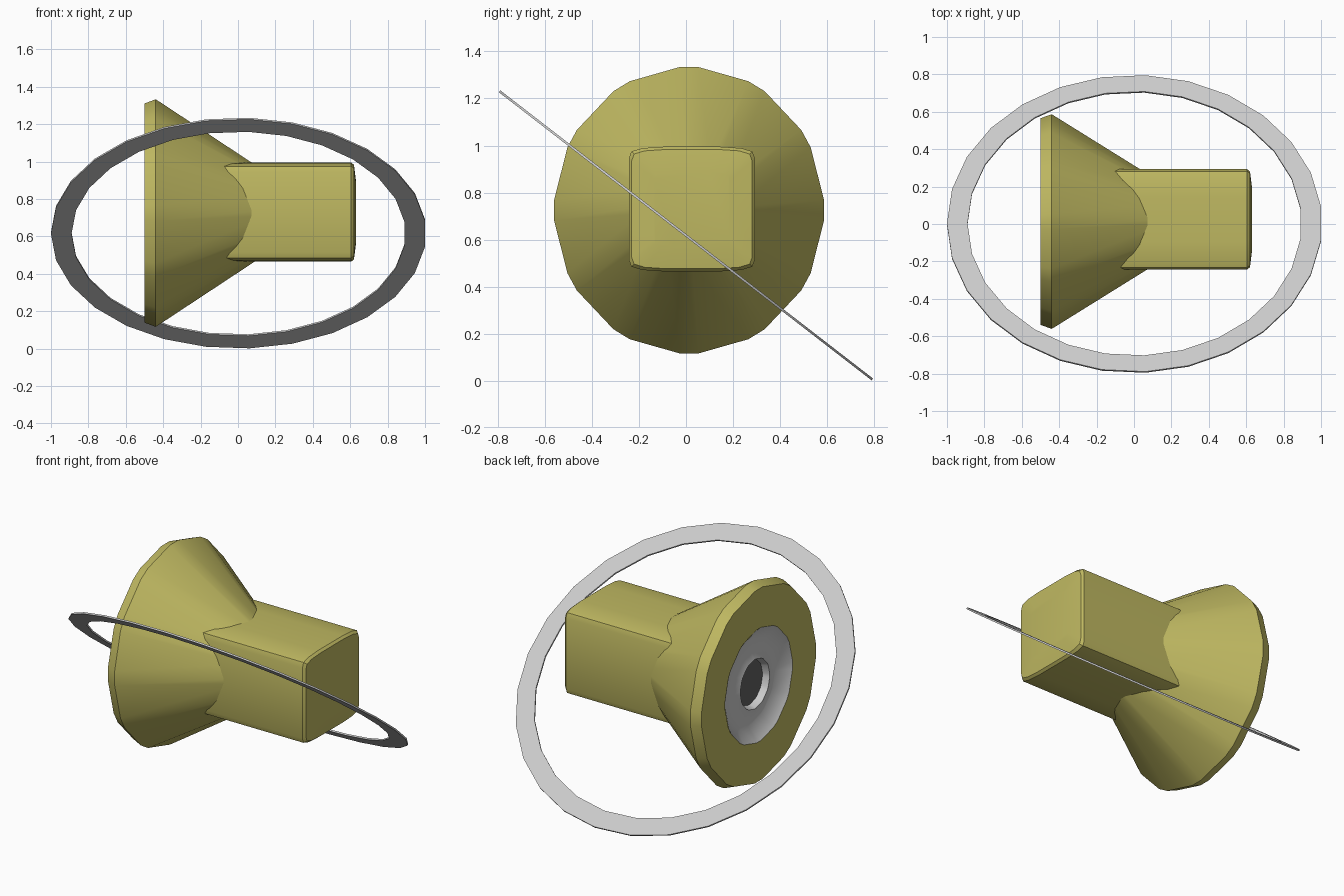
import bpy, bmesh, math
from mathutils import Matrix

if "Cube" in bpy.data.objects:
    bpy.data.objects.remove(bpy.data.objects["Cube"])

olive = bpy.data.materials.new("olive")
olive.diffuse_color = (0.52, 0.48, 0.12, 1)
olive.use_nodes = True
olive.node_tree.nodes["Principled BSDF"].inputs["Base Color"].default_value = olive.diffuse_color
dark = bpy.data.materials.new("dark_grey")
dark.diffuse_color = (0.12, 0.12, 0.12, 1)
dark.use_nodes = True
dark.node_tree.nodes["Principled BSDF"].inputs["Base Color"].default_value = dark.diffuse_color


def loft(name, loops, mat=None, start=False, end=False, closed=False, angle=35):
    """Skin a series of equal-length point loops, with optional end caps."""
    bm = bmesh.new()
    rings = [[bm.verts.new(p) for p in lp] for lp in loops]
    n = len(rings[0])
    pairs = list(zip(rings, rings[1:]))
    if closed:
        pairs.append((rings[-1], rings[0]))
    for a, b in pairs:
        for i in range(n):
            j = (i + 1) % n
            bm.faces.new((a[i], a[j], b[j], b[i]))
    if start:
        bm.faces.new(rings[0][::-1])
    if end:
        bm.faces.new(rings[-1])
    if closed or (start and end):
        bmesh.ops.recalc_face_normals(bm, faces=bm.faces)
    me = bpy.data.meshes.new(name)
    bm.to_mesh(me)
    bm.free()
    ob = bpy.data.objects.new(name, me)
    bpy.context.collection.objects.link(ob)
    if mat:
        me.materials.append(mat)
    bpy.ops.object.select_all(action='DESELECT')
    ob.select_set(True)
    bpy.context.view_layer.objects.active = ob
    bpy.ops.object.shade_smooth_by_angle(angle=math.radians(angle))
    return ob


def dodecagon(x, r, bevel=4):
    """Twelve-sided loop around the x axis with each corner cut off."""
    angles = [math.radians(30 * k + s * bevel) for k in range(12) for s in (-1, 1)]
    return [(x, 0.013 + r * 0.943 * math.cos(a), 0.725 + r * math.sin(a)) for a in angles]


# Flared horn, with its flat lip running into the mouth
loft("horn", [dodecagon(0.15, 0.22), dodecagon(-0.44, 0.61), dodecagon(-0.50, 0.587),
              dodecagon(-0.50, 0.345), dodecagon(-0.40, 0.27)],
     olive, start=True, end=True)

# Grey dish set in the mouth
loft("mouth_dish", [dodecagon(-0.501, 0.345), dodecagon(-0.44, 0.26),
                    dodecagon(-0.475, 0.15), dodecagon(-0.43, 0.135)], angle=60)
# Dark disc in the middle of the dish
loft("mouth_centre", [dodecagon(-0.42, 0.14), dodecagon(-0.435, 0.14)],
     dark, start=True, end=True)

# Boxy housing with softly pillowed faces
QUARTER = [(0.268, 0.215), (0.257, 0.245), (0.21, 0.259), (0.12, 0.265)]


def box_section(x, s):
    q = QUARTER
    pts = (q + [(-y, z) for y, z in q[::-1]] + [(-y, -z) for y, z in q]
           + [(y, -z) for y, z in q[::-1]])
    return [(x, 0.025 + y * s, 0.73 + z * s) for y, z in pts]


loft("housing", [box_section(-0.2, 1), box_section(0.605, 1), box_section(0.62, 0.955),
                 box_section(0.632, 0.6)], olive, start=True, end=True)


# Thin tilted ring
def circle(r, z):
    return [(r * math.cos(a) + 0.003, r * math.sin(a), z)
            for a in (math.pi + math.tau * i / 27 for i in range(27))]


T = 0.005
ring = loft("tilted_ring", [circle(1.003, -T), circle(1.003, T), circle(0.893, T),
                            circle(0.893, -T)], closed=True, angle=30)
ring.data.transform(Matrix.Translation((0, 0, 0.618)) @ Matrix.Rotation(math.radians(-37.7), 4, 'X'))
